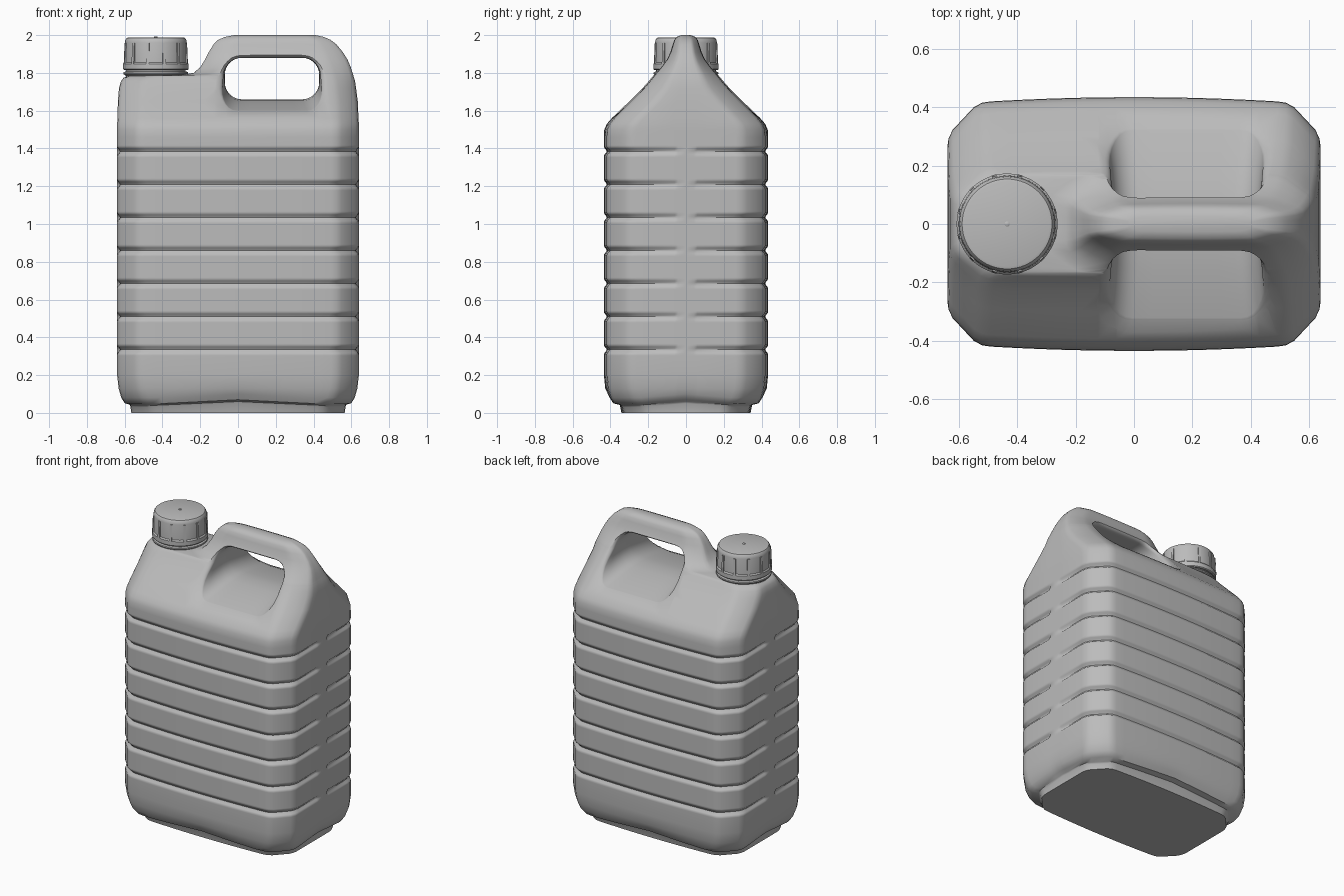
import bpy, bmesh, math

cube = bpy.data.objects.get("Cube")
if cube:
    bpy.data.objects.remove(cube, do_unlink=True)

# Single plastic colour
GREY = (0.5, 0.5, 0.5, 1.0)
plastic = bpy.data.materials.new("grey_plastic")
plastic.diffuse_color = GREY
plastic.use_nodes = True
plastic.node_tree.nodes["Principled BSDF"].inputs["Base Color"].default_value = GREY


def loft(name, rings):
    """Skin closed rings of equal length and cap both ends."""
    bm = bmesh.new()
    rows = [[bm.verts.new(p) for p in ring] for ring in rings]
    n = len(rows[0])
    for a, b in zip(rows, rows[1:]):
        for i in range(n):
            j = (i + 1) % n
            bm.faces.new((a[i], a[j], b[j], b[i]))
    bm.faces.new(rows[0])
    bm.faces.new(rows[-1])
    bmesh.ops.recalc_face_normals(bm, faces=bm.faces)
    mesh = bpy.data.meshes.new(name)
    bm.to_mesh(mesh)
    bm.free()
    mesh.materials.append(plastic)
    obj = bpy.data.objects.new(name, mesh)
    bpy.context.collection.objects.link(obj)
    return obj


def smooth(obj, degrees):
    bpy.ops.object.select_all(action='DESELECT')
    obj.select_set(True)
    bpy.context.view_layer.objects.active = obj
    bpy.ops.object.shade_smooth_by_angle(angle=math.radians(degrees))


# Body rows: height, half width, half depth of the foot and lower wall
base = [(0, .565, .33), (.03, .57, .34), (.04, .575, .345), (.05, .6, .38),
        (.08, .618, .398), (.13, .632, .413), (.2, .64, .42)]
# Shoulder and handle rows: height, left end, right end, half depth
top = [(1.46, -.64, .64, .42), (1.5, -.64, .64, .418), (1.53, -.64, .64, .405),
       (1.56, -.638, .638, .38), (1.65, -.636, .634, .29), (1.72, -.63, .625, .222),
       (1.755, -.62, .62, .192), (1.775, -.605, .614, .176), (1.785, -.57, .611, .168),
       (1.788, -.3, .61, .166), (1.8, -.235, .606, .155), (1.83, -.2, .597, .13),
       (1.87, -.175, .58, .1), (1.91, -.155, .555, .08), (1.95, -.13, .522, .068),
       (1.975, -.105, .49, .06), (1.99, -.07, .455, .048), (2.0, -.02, .41, .025)]
# Softened chamfer, as fractions of the corner size
CORNER = [(0, 1.05), (.03, .85), (.13, .65), (.39, .39), (.65, .13), (.85, .03), (1.05, 0)]


def body_ring(z, xl, xr, d, inset=0.0):
    """Chamfered section; a groove inset leaves a rib at each end's middle."""
    mid, full = (xl + xr) / 2, (xr - xl) / 2
    hx, hy = full - inset, d - inset
    cx, cy = min(.14, 1.2 * d + .03), min(.15, .6 * d)
    yc = hy - 1.05 * cy
    quarter = [(full, 0), (full, min(.042, .25 * yc)), (hx, min(.06, .4 * yc))]
    quarter += [(hx - u * cx, hy - v * cy) for u, v in CORNER]
    edge = hx - 1.05 * cx
    for k in range(1, 9):
        s = 1 - k / 8
        quarter.append((edge * s, hy + .035 * d * (1 - s * s)))
    half = quarter + [(-x, y) for x, y in reversed(quarter[:-1])]
    ring = half + [(x, -y) for x, y in reversed(half[1:-1])]
    # The lower rim arches slightly in the middle of every side
    arch = .02 if .02 < z < .1 else 0
    return [(x + mid, y, z + arch * (1 - min(1, abs(x * y) / .15))) for x, y in ring]


rings = [body_ring(z, -w, w, d) for z, w, d in base]
for g in range(7):
    zc = .335 + .175 * g
    rings.append(body_ring(zc - .032, -.64, .64, .42))
    for t in range(-3, 4):
        depth = .0075 * (1 + math.cos(math.pi * t / 3))
        rings.append(body_ring(zc + .008 * t, -.64, .64, .42, depth))
    rings.append(body_ring(zc + .032, -.64, .64, .42))
rings += [body_ring(*row) for row in top]
body = loft("canister_body", rings)


def wall_depth(z):
    """Half depth of the shoulder at a height."""
    for a, b in zip(top, top[1:]):
        if z <= b[0]:
            return 1.02 * (a[3] + (b[3] - a[3]) * max(0, (z - a[0]) / (b[0] - a[0])))
    return 0


# Hand opening cutter: rounded slot that widens outward with a rolled lip
def slot_point(ux, uz, a, y, reach, off):
    t = (min(y, reach) / .36) ** 1.5
    r = .09 + off
    x = .18 + ux * (.16 + .03 * t) + r * math.cos(a)
    z = 1.77 - .035 * t + uz * (.02 + .035 * t) + r * math.sin(a)
    return x, z


outline = []
signs = [(1, 1), (-1, 1), (-1, -1), (1, -1)]
for i, (sx, sz) in enumerate(signs):
    outline += [(sx, sz, math.radians(90 * i + 15 * k)) for k in range(7)]
    nx, nz = signs[(i + 1) % 4]
    for k in range(1, 6):
        f = k / 6
        outline.append((sx + (nx - sx) * f, sz + (nz - sz) * f, math.radians(90 * i + 90)))

LIP = .035
strips = []
for ux, uz, a in outline:
    reach = 0.0
    while reach < .5 and reach < wall_depth(slot_point(ux, uz, a, reach, reach, 0)[1]):
        reach += .002
    roll = math.radians(70 + 55 * min(0, math.sin(a)))
    path = [((reach - LIP) * f, 0) for f in (0, .25, .5, .75, 1)]
    path += [(reach - LIP + LIP * math.sin(roll * k / 5), LIP * (1 - math.cos(roll * k / 5)))
             for k in range(1, 6)]
    y, off = path[-1]
    off += .06 * math.tan(roll)
    path += [(y + .06, off), (.6, off)]
    strip = []
    for y, off in path:
        x, z = slot_point(ux, uz, a, y, reach, off)
        strip.append((x, y, z))
    strips.append(strip)
layers = [list(layer) for layer in zip(*strips)]
mirrored = [[(x, -y, z) for x, y, z in layer] for layer in reversed(layers[1:])]
cutter = loft("hand_opening_cutter", mirrored + layers)
cutter.hide_render = True

bpy.ops.object.select_all(action='DESELECT')
body.select_set(True)
bpy.context.view_layer.objects.active = body
cut = body.modifiers.new("hand_opening", 'BOOLEAN')
cut.operation = 'DIFFERENCE'
cut.solver = 'EXACT'
cut.object = cutter
bpy.ops.object.modifier_apply(modifier=cut.name)
bpy.data.objects.remove(cutter, do_unlink=True)
smooth(body, 42)

# Neck and screw cap, turned around one axis
CAP_X = -.435


def lathe(name, profile, segments=64):
    ring = [(math.cos(2 * math.pi * i / segments), math.sin(2 * math.pi * i / segments))
            for i in range(segments)]
    obj = loft(name, [[(CAP_X + r * c, r * s, z) for c, s in ring] for r, z in profile])
    smooth(obj, 35)
    return obj


lathe("neck", [(.15, 1.75), (.158, 1.785), (.17, 1.792), (.172, 1.798), (.17, 1.804),
               (.158, 1.808), (.158, 1.83)])
lathe("cap", [(.15, 1.815), (.168, 1.815), (.173, 1.82), (.173, 1.848), (.166, 1.856),
              (.164, 1.96), (.161, 1.975), (.154, 1.985), (.145, 1.988)])
lathe("cap_nub", [(.009, 1.98), (.009, 1.991), (.006, 1.993)], 16)

# Grip ribs around the cap
bm = bmesh.new()
for k in range(12):
    a = math.radians(15 + 30 * k)
    made = bmesh.ops.create_cube(bm, size=1)["verts"]
    for v in made:
        r, w = .164 + v.co.x * .02, v.co.y * .016
        if v.co.z > 0 and v.co.x > 0:
            r -= .005
        v.co = (CAP_X + r * math.cos(a) - w * math.sin(a),
                r * math.sin(a) + w * math.cos(a), 1.903 + v.co.z * .11)
mesh = bpy.data.meshes.new("cap_ribs")
bm.to_mesh(mesh)
bm.free()
mesh.materials.append(plastic)
ribs = bpy.data.objects.new("cap_ribs", mesh)
bpy.context.collection.objects.link(ribs)
